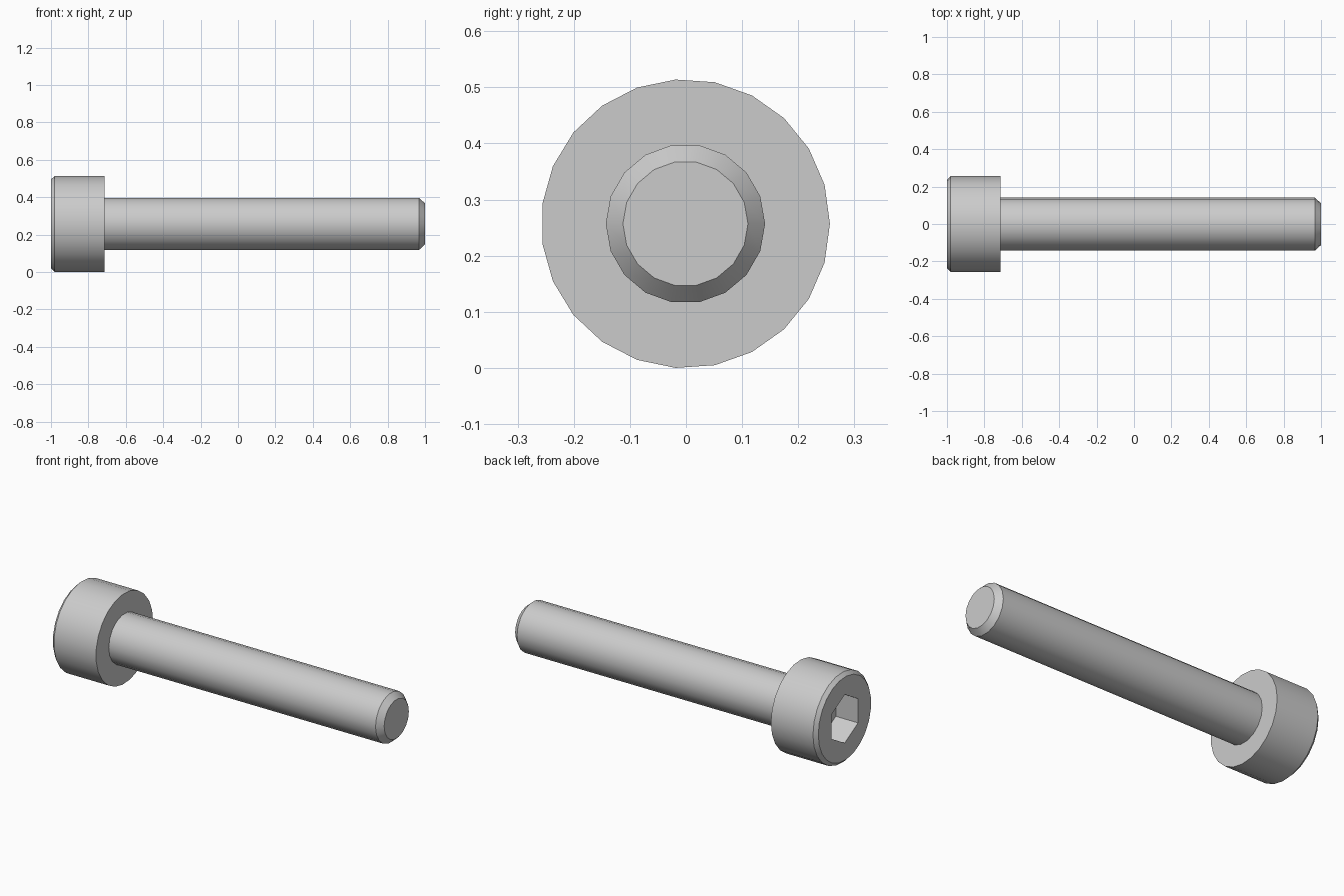
import bpy, bmesh
from math import cos, sin, tau, radians

if "Cube" in bpy.data.objects:
    bpy.data.objects.remove(bpy.data.objects["Cube"])

CENTRE_Y, CENTRE_Z = -0.001, 0.257


def lathe(name, sides, profile, phase=0.0, cap_start=True):
    """Loft regular polygons along x; profile is a list of (x, radius)."""
    bm = bmesh.new()
    rings = []
    for x, r in profile:
        rings.append([bm.verts.new((x,
                                    CENTRE_Y + r * cos(phase + tau * i / sides),
                                    CENTRE_Z + r * sin(phase + tau * i / sides)))
                      for i in range(sides)])
    for a, b in zip(rings, rings[1:]):
        for i in range(sides):
            j = (i + 1) % sides
            bm.faces.new((a[i], a[j], b[j], b[i]))
    if cap_start:
        bm.faces.new(rings[0])
    bm.faces.new(rings[-1])
    bmesh.ops.recalc_face_normals(bm, faces=bm.faces)
    mesh = bpy.data.meshes.new(name)
    bm.to_mesh(mesh)
    bm.free()
    obj = bpy.data.objects.new(name, mesh)
    bpy.context.collection.objects.link(obj)
    return obj


def activate(obj):
    bpy.ops.object.select_all(action='DESELECT')
    obj.select_set(True)
    bpy.context.view_layer.objects.active = obj


# Cylindrical head with a small chamfer on the outer rim
head = lathe("bolt_head", 23, [(-1.0, 0.238), (-0.98, 0.2575), (-0.715, 0.2575)])

# Hexagonal key socket cut into the head, points up and down
cutter = lathe("socket_cutter", 6, [(-1.1, 0.138), (-0.86, 0.138)], phase=tau / 12)
cutter.hide_render = True
cut = head.modifiers.new("hex_socket", 'BOOLEAN')
cut.operation = 'DIFFERENCE'
cut.solver = 'EXACT'
cut.object = cutter
activate(head)
bpy.ops.object.modifier_apply(modifier=cut.name)
bpy.data.objects.remove(cutter)

# Shank with a chamfered tip
shank = lathe("bolt_shank", 18, [(-0.72, 0.142), (0.967, 0.142), (1.0, 0.1115)],
              cap_start=False)

# Smooth round walls, crisp edges
for part in (head, shank):
    activate(part)
    bpy.ops.object.shade_smooth_by_angle(angle=radians(30))
